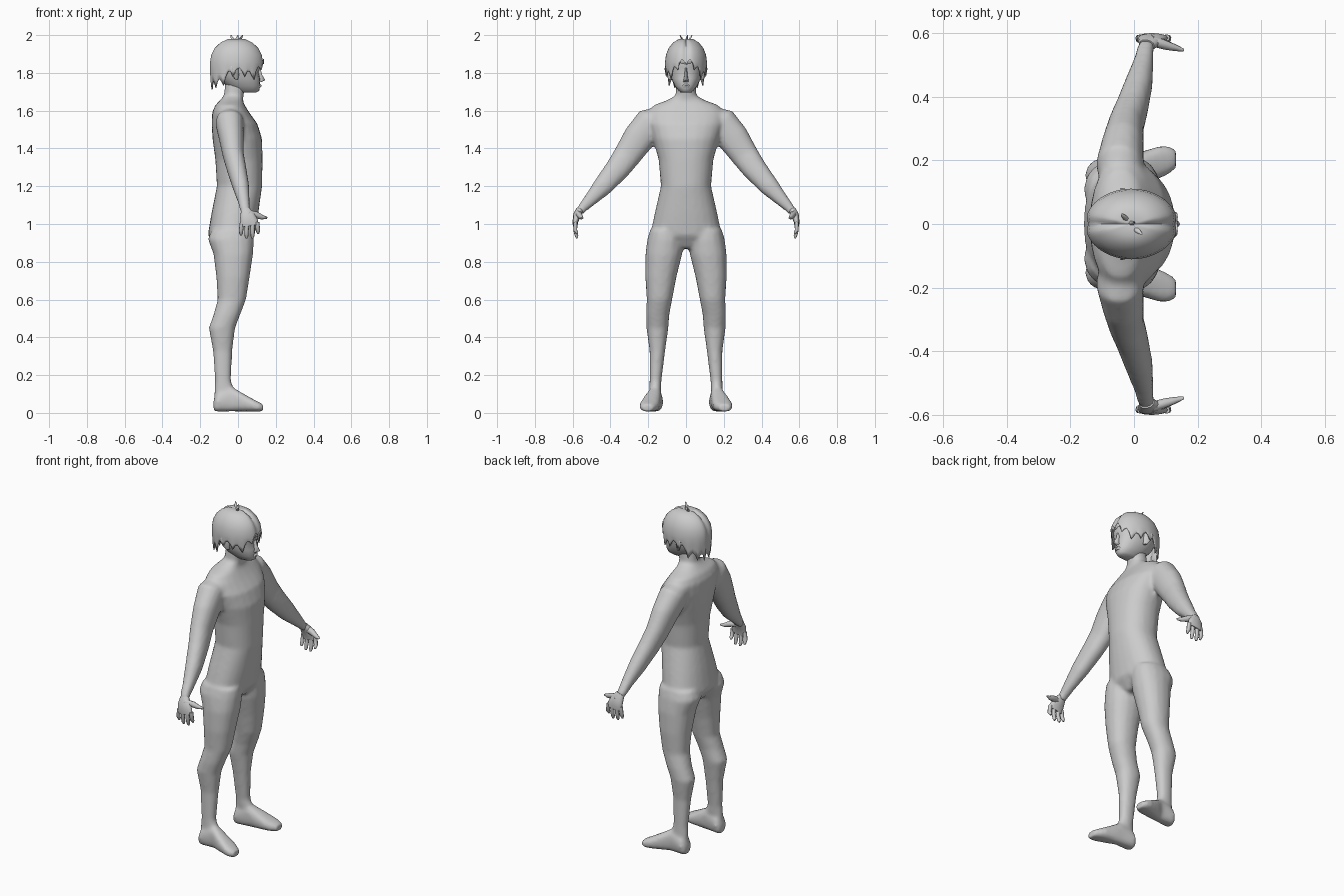
import bpy, bmesh
from math import sin, cos, pi, exp, radians
from mathutils import Vector as V

if "Cube" in bpy.data.objects:
    bpy.data.objects.remove(bpy.data.objects["Cube"])


def ring(bm, c, u, v, n, p):
    """One super-elliptic cross-section around c with half axes u and v."""
    out = []
    for i in range(n):
        a = 2 * pi * i / n
        ca, sa = cos(a), sin(a)
        x = abs(ca) ** p * (1 if ca > 0 else -1)
        y = abs(sa) ** p * (1 if sa > 0 else -1)
        out.append(bm.verts.new(V(c) + V(u) * x + V(v) * y))
    return out


def loft(bm, sections, n=16, p=0.9):
    """Closed skin over a list of (centre, half axis u, half axis v)."""
    rings = [ring(bm, *s, n, p) for s in sections]
    for a, b in zip(rings, rings[1:]):
        for i in range(n):
            j = (i + 1) % n
            bm.faces.new((a[i], a[j], b[j], b[i]))
    bm.faces.new(rings[0])
    bm.faces.new(rings[-1])


def flat(z, x0, x1, y0, y1):
    """Horizontal section from its x and y extents."""
    return ((x0 + x1) / 2, (y0 + y1) / 2, z), ((x1 - x0) / 2, 0, 0), (0, (y1 - y0) / 2, 0)


def tube(points, s=1):
    """Sections square to a path of (x, y, z, radius along x, other radius)."""
    cs = [V((x, s * y, z)) for x, y, z, _, _ in points]
    out = []
    for i, q in enumerate(points):
        d = (cs[min(i + 1, len(cs) - 1)] - cs[max(i - 1, 0)]).normalized()
        side = d.cross(V((1, 0, 0))).normalized()
        out.append((cs[i], side.cross(d).normalized() * q[3], side * q[4]))
    return out


def finish(bm, name, angle=60):
    bmesh.ops.recalc_face_normals(bm, faces=bm.faces)
    me = bpy.data.meshes.new(name)
    bm.to_mesh(me)
    bm.free()
    ob = bpy.data.objects.new(name, me)
    bpy.context.collection.objects.link(ob)
    bpy.ops.object.select_all(action='DESELECT')
    ob.select_set(True)
    bpy.context.view_layer.objects.active = ob
    bpy.ops.object.shade_smooth_by_angle(angle=radians(angle))
    return ob


# Body: torso and neck, legs, feet and arms fused into one skin
TORSO = [(.87, -.11, .04, .06), (.94, -.16, .088, .19), (1.06, -.14, .108, .165),
         (1.2, -.112, .128, .133), (1.34, -.12, .13, .145), (1.45, -.135, .128, .175),
         (1.53, -.14, .103, .2), (1.59, -.137, .06, .205), (1.63, -.12, .035, .17),
         (1.655, -.095, .025, .1), (1.68, -.075, .03, .055), (1.77, -.065, .045, .05)]
LEG = [(.97, -.14, .08, .03, .19), (.92, -.16, .085, .012, .205), (.84, -.13, .08, .02, .215),
       (.72, -.115, .062, .05, .216), (.6, -.108, .043, .073, .208), (.52, -.13, .012, .088, .212),
       (.45, -.155, -.015, .093, .21), (.33, -.133, -.03, .11, .193), (.17, -.122, -.037, .13, .193),
       (.09, -.127, -.01, .133, .195), (.03, -.128, 0, .135, .197)]
FOOT = [(-.13, .165, .03, .03), (-.11, .165, .05, .045), (-.03, .167, .065, .038),
        (.02, .18, .05, .047), (.08, .194, .033, .052), (.115, .202, .024, .043), (.132, .204, .02, .03)]
ARM = [(-.045, .12, 1.575, .06, .05), (-.045, .185, 1.535, .075, .088), (-.035, .25, 1.455, .066, .085),
       (-.025, .31, 1.365, .056, .074), (-.008, .36, 1.295, .052, .066), (.015, .44, 1.2, .044, .053),
       (.03, .51, 1.125, .032, .035), (.036, .55, 1.083, .027, .025), (.042, .565, 1.06, .028, .022)]
bm = bmesh.new()
loft(bm, [flat(z, a, b, -w, w) for z, a, b, w in TORSO], 24)
for s in (1, -1):
    loft(bm, [flat(z, a, b, s * c, s * d) for z, a, b, c, d in LEG])
    loft(bm, [((x, s * y, h + .007), (0, w, 0), (0, 0, h)) for x, y, h, w in FOOT], p=.75)
    loft(bm, tube(ARM, s))
body = finish(bm, "body")
fuse = body.modifiers.new("fuse", 'REMESH')
fuse.mode = 'VOXEL'
fuse.voxel_size = .011
fuse.use_smooth_shade = True
relax = body.modifiers.new("relax", 'SMOOTH')
relax.factor = .5
relax.iterations = 6

# Hands: palm, four fingers and a thumb
PALM = [(.04, .562, 1.075, .025, .02), (.05, .578, 1.045, .04, .02),
        (.06, .586, 1.01, .047, .015), (.063, .587, .99, .046, .012)]
FINGERS = [(.022, .016, .94), (.049, .045, .924), (.076, .077, .924), (.101, .106, .947)]
for s, side in ((1, "left"), (-1, "right")):
    bm = bmesh.new()
    loft(bm, tube(PALM, s), 12)
    for x0, x1, tip in FINGERS:
        loft(bm, tube([(x0, .586, 1.01, .012, .011), (x1, .586, .965, .0115, .01),
                       (x1, .579, tip + .012, .01, .009), (x1, .576, tip, .005, .005)], s), 8)
    loft(bm, [((x, s * y, z), (r * .5, 0, r), (0, r, 0)) for x, y, z, r in
              ((.055, .577, 1.055, .018), (.095, .565, 1.048, .016),
               (.13, .555, 1.035, .011), (.155, .548, 1.032, .005))], 8)
    finish(bm, side + "_hand")

# Head with chin and brow
HEAD = [(1.695, .0, .095, .025), (1.705, -.02, .112, .038), (1.73, -.06, .117, .06),
        (1.77, -.1, .118, .078), (1.805, -.12, .109, .087), (1.83, -.125, .118, .09),
        (1.87, -.128, .12, .09), (1.92, -.115, .105, .08), (1.955, -.08, .06, .05)]
bm = bmesh.new()
loft(bm, [flat(z, a, b, -w, w) for z, a, b, w in HEAD], 20)
# nose and lips
loft(bm, [flat(1.752, .1, .126, -.015, .015), flat(1.762, .1, .145, -.013, .013),
          flat(1.79, .09, .127, -.008, .008), flat(1.825, .09, .119, -.006, .006)], 8)
loft(bm, [flat(1.722, .09, .119, -.018, .018), flat(1.732, .09, .125, -.02, .02),
          flat(1.741, .09, .119, -.015, .015)], 8)
finish(bm, "head")

# Ears: tilted thin shells
for s, side in ((1, "left"), (-1, "right")):
    bm = bmesh.new()
    loft(bm, [((x, s * y, z), (w, s * -w * .5, 0), (0, .008, 0)) for x, y, z, w in
              ((-.008, .084, 1.765, .008), (-.013, .092, 1.785, .017),
               (-.02, .099, 1.82, .024), (-.022, .098, 1.838, .015))], 10)
    finish(bm, side + "_ear")

# Hair: parted cap whose lower edge is cut into pointed locks
HEM = [(0, 1.875), (20, 1.85), (38, 1.815), (52, 1.785), (75, 1.81), (100, 1.815),
       (120, 1.76), (150, 1.745), (180, 1.735)]


def hem(deg):
    for (a, z0), (b, z1) in zip(HEM, HEM[1:]):
        if deg <= b:
            return z0 + (z1 - z0) * (deg - a) / (b - a)
    return HEM[-1][1]


N, ROWS, TOP, MID = 60, 8, 1.985, 1.855
bm = bmesh.new()
rows = []
for k in range(1, ROWS + 1):
    row = []
    for i in range(N):
        a = 2 * pi * i / N
        deg = min(i, N - i) * 360 / N
        tooth = (-.028, -.002, .014, .004)[(i if i <= N // 2 else N - i) % 4]
        low = hem(deg) + tooth
        t = k / ROWS
        if t <= .625:
            h = pi / 2 * t / .625
            z, r = MID + (TOP - MID) * cos(h), sin(h) ** .9
        else:
            f = (t - .625) / .375
            z = MID + (low - MID) * f
            r = 1 - .07 * f * max(0, (MID - z) / .12) + (.025 if i % 4 == 0 else 0) * f
        part = exp(-(sin(a) / .16) ** 2)
        r *= 1 - .06 * part
        z -= .012 * part * (1 - t)
        row.append(bm.verts.new((-.008 + .145 * r * cos(a), .111 * r * sin(a), z)))
    rows.append(row)
crown = bm.verts.new((-.008, 0, TOP - .01))
for i in range(N):
    j = (i + 1) % N
    bm.faces.new((crown, rows[0][i], rows[0][j]))
    for a, b in zip(rows, rows[1:]):
        bm.faces.new((a[i], b[i], b[j], a[j]))
hair = finish(bm, "hair", 40)
thick = hair.modifiers.new("thickness", 'SOLIDIFY')
thick.thickness = .006
thick.offset = -1

# Loose tufts on the crown
bm = bmesh.new()
for x, y, dx, dy in ((-.02, .01, -.018, .022), (0, -.012, .025, -.02), (-.01, 0, .01, .008)):
    loft(bm, [((x, y, 1.965), (.012, 0, 0), (0, .008, 0)),
              ((x + dx * .6, y + dy * .6, 1.985), (.008, 0, 0), (0, .006, 0)),
              ((x + dx, y + dy, 2.0), (.002, 0, 0), (0, .002, 0))], 6)
finish(bm, "crown_tufts")
